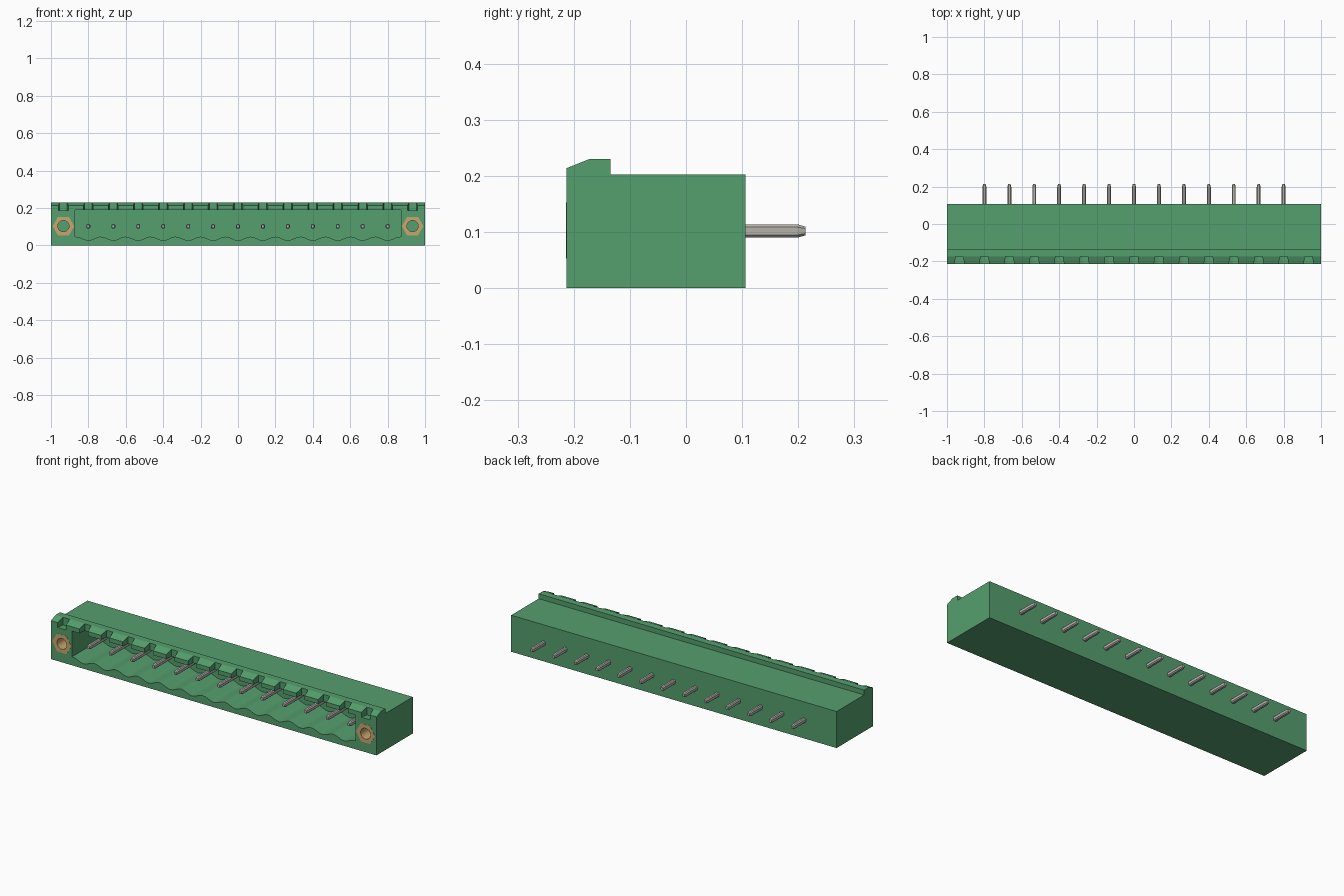
import bpy
import bmesh
import math

cube = bpy.data.objects.get("Cube")
if cube:
    bpy.data.objects.remove(cube, do_unlink=True)

PITCH = 2 / 15
PIN_COUNT = 13
AXIS_Z = 0.103
FRONT, BACK = -0.213, 0.106


def material(name, rgb):
    mat = bpy.data.materials.new(name)
    mat.use_nodes = True
    color = (*rgb, 1)
    mat.diffuse_color = color
    mat.node_tree.nodes["Principled BSDF"].inputs["Base Color"].default_value = color
    return mat


green = material("green plastic", (0.09, 0.345, 0.155))
brass = material("brass", (0.58, 0.38, 0.16))
tin = material("tinned metal", (0.47, 0.45, 0.41))


def loft(name, sections, mat):
    """Closed solid through rings of points that all have the same count."""
    bm = bmesh.new()
    rings = [[bm.verts.new(p) for p in ring] for ring in sections]
    for a, b in zip(rings, rings[1:]):
        for i in range(len(a)):
            j = (i + 1) % len(a)
            bm.faces.new((a[i], a[j], b[j], b[i]))
    bm.faces.new(rings[0][::-1])
    bm.faces.new(rings[-1])
    bmesh.ops.recalc_face_normals(bm, faces=bm.faces)
    mesh = bpy.data.meshes.new(name)
    bm.to_mesh(mesh)
    bm.free()
    mesh.materials.append(mat)
    obj = bpy.data.objects.new(name, mesh)
    bpy.context.collection.objects.link(obj)
    return obj


def prism(name, profile, axis, start, end, mat):
    """Extrude a 2D profile along the x, y or z axis."""
    place = {"x": lambda p, t: (t, p[0], p[1]),
             "y": lambda p, t: (p[0], t, p[1]),
             "z": lambda p, t: (p[0], p[1], t)}[axis]
    return loft(name, [[place(p, t) for p in profile] for t in (start, end)], mat)


def cut(target, cutter):
    """Subtract the cutter from the target and discard it."""
    cutter.hide_render = True
    mod = target.modifiers.new("cut", "BOOLEAN")
    mod.operation = "DIFFERENCE"
    mod.solver = "EXACT"
    mod.object = cutter
    bpy.context.view_layer.objects.active = target
    bpy.ops.object.modifier_apply(modifier=mod.name)
    bpy.data.objects.remove(cutter, do_unlink=True)


def circle(x, z, radius, sides):
    return [(x + radius * math.cos(math.tau * i / sides),
             z + radius * math.sin(math.tau * i / sides)) for i in range(sides)]


# Housing with the latching ridge along its front top edge
housing_profile = [(FRONT, 0), (BACK, 0), (BACK, 0.203), (-0.135, 0.203),
                   (-0.135, 0.23), (-0.173, 0.23), (FRONT, 0.214)]
housing = prism("housing", housing_profile, "x", -1, 1, green)

# Socket cavity with a scalloped floor, lowest under every pin
half = 0.872
steps = PIN_COUNT * 8
floor = []
for i in range(steps + 1):
    x = -half + 2 * half * i / steps
    floor.append((x, 0.037 - 0.010 * math.cos(math.tau * x / PITCH)))
cavity = floor + [(half, 0.19), (-half, 0.19)]
cut(housing, prism("cavity_cutter", cavity, "y", -0.3, 0.03, green))

# Keying notches through the ridge
for i in range(PIN_COUNT + 2):
    x = (i - 7) * PITCH
    notch = [(x - 0.034, -0.3), (x + 0.034, -0.3), (x + 0.026, FRONT),
             (x + 0.02, -0.174), (x - 0.02, -0.174), (x - 0.026, FRONT)]
    cut(housing, prism("notch_cutter", notch, "z", 0.187, 0.3, green))

# Hexagonal threaded inserts at both ends
for side, label in ((1, "left"), (-1, "right")):
    x = side * 7 * PITCH
    hexagon = circle(x, AXIS_Z, 0.058, 6)
    cut(housing, prism("pocket_cutter", hexagon, "y", -0.3, 0, green))
    insert = prism(label + "_insert", hexagon, "y", FRONT - 0.001, 0, brass)
    cut(insert, prism("hole_cutter", circle(x, AXIS_Z, 0.03, 24), "y", -0.3, 0.05, brass))


# Contact pins with chamfered edges and tapered tips
def pin_ring(x, y, scale):
    w, h, c = 0.0105 * scale, 0.012 * scale, 0.005 * scale
    corners = [(w, h - c), (w - c, h), (c - w, h), (-w, h - c),
               (-w, c - h), (c - w, -h), (w - c, -h), (w, c - h)]
    return [(x + dx, y, AXIS_Z - 0.001 + dz) for dx, dz in corners]


for i in range(PIN_COUNT):
    x = (i - 6) * PITCH
    stations = ((-0.172, 0.65), (-0.158, 1), (0.198, 1), (0.213, 0.65))
    loft(f"pin_{i + 1}", [pin_ring(x, y, s) for y, s in stations], tin)

# Smooth the scallops and holes while keeping edges crisp
bpy.ops.object.select_all(action="DESELECT")
for obj in bpy.context.collection.objects:
    if obj.name == "housing" or obj.name.endswith("_insert"):
        obj.select_set(True)
        bpy.context.view_layer.objects.active = obj
bpy.ops.object.shade_smooth_by_angle(angle=math.radians(20))
